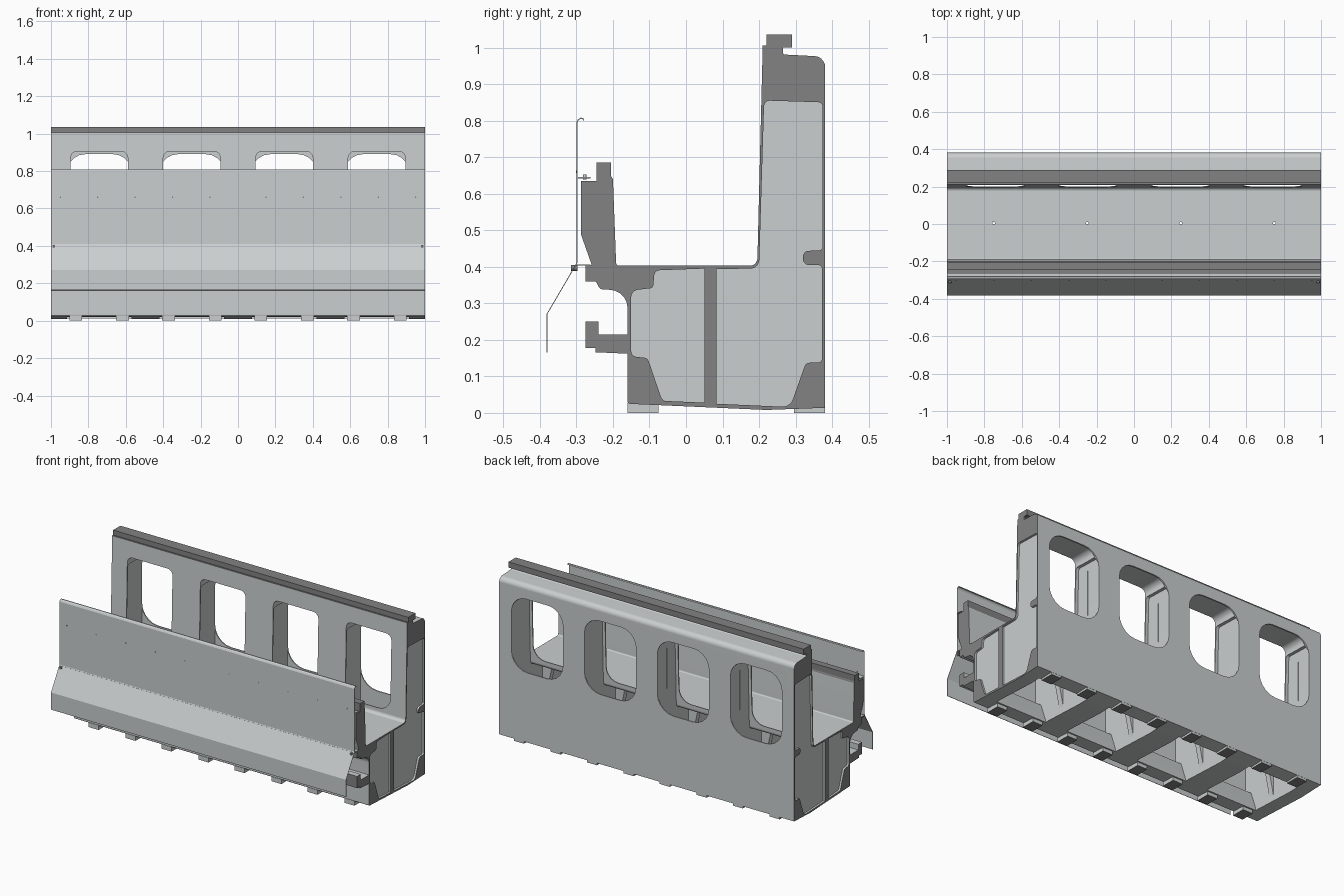
import bpy, bmesh, math
from mathutils import Vector

old = bpy.data.objects.get("Cube")
if old:
    bpy.data.objects.remove(old, do_unlink=True)


def material(name, col):
    m = bpy.data.materials.new(name)
    m.use_nodes = True
    m.diffuse_color = (*col, 1)
    m.node_tree.nodes["Principled BSDF"].inputs["Base Color"].default_value = (*col, 1)
    return m


LIGHT = material("light grey", (0.59, 0.62, 0.62))
DARK = material("dark grey", (0.225, 0.225, 0.225))


def fillet(pts, steps=5):
    """Round each corner of a closed outline; a point is (u, v) or (u, v, radius)."""
    out = []
    for i, p in enumerate(pts):
        c = Vector(p[:2])
        r = p[2] if len(p) > 2 else 0
        if not r:
            out.append(c)
            continue
        a = (Vector(pts[i - 1][:2]) - c).normalized()
        b = (Vector(pts[(i + 1) % len(pts)][:2]) - c).normalized()
        half = a.angle(b) / 2
        centre = c + (a + b).normalized() * (r / math.sin(half))
        s = c + a * (r / math.tan(half)) - centre
        e = c + b * (r / math.tan(half)) - centre
        turn = s.angle_signed(e)
        for k in range(steps + 1):
            t = -turn * k / steps
            out.append(centre + Vector((s.x * math.cos(t) - s.y * math.sin(t),
                                        s.x * math.sin(t) + s.y * math.cos(t))))
    return out


def loft(name, ring_a, ring_b, mats=(LIGHT, DARK)):
    """Solid between two rings holding the same number of 3D points."""
    bm = bmesh.new()
    a = [bm.verts.new(p) for p in ring_a]
    b = [bm.verts.new(p) for p in ring_b]
    n = len(a)
    bm.faces.new(a)
    bm.faces.new(b[::-1])
    for i in range(n):
        bm.faces.new((a[i], b[i], b[(i + 1) % n], a[(i + 1) % n]))
    bmesh.ops.recalc_face_normals(bm, faces=bm.faces)
    me = bpy.data.meshes.new(name)
    bm.to_mesh(me)
    bm.free()
    for m in mats:
        me.materials.append(m)
    ob = bpy.data.objects.new(name, me)
    bpy.context.collection.objects.link(ob)
    return ob


def bar(name, outline, x0, x1, mats=(LIGHT, DARK)):
    """Extrude a y-z outline along x."""
    return loft(name, [(x0, p[0], p[1]) for p in outline], [(x1, p[0], p[1]) for p in outline], mats)


def box(name, x0, x1, y0, y1, z0, z1, mats=(LIGHT, DARK)):
    return bar(name, [(y0, z0), (y1, z0), (y1, z1), (y0, z1)], x0, x1, mats)


def opening(x0, x1, z0, z1, low, high, y0, y1):
    """Rounded rectangular cutter along y."""
    ring = fillet([(x0, z0, low), (x1, z0, low), (x1, z1, high), (x0, z1, high)])
    return loft("window_cutter", [(p.x, y0, p.y) for p in ring], [(p.x, y1, p.y) for p in ring])


def disc(name, centre, axis, r, length, mats=(DARK,)):
    x, y, z = centre
    ang = [2 * math.pi * k / 12 for k in range(12)]
    if axis == "y":
        rings = [[(x + r * math.cos(t), y + d, z + r * math.sin(t)) for t in ang] for d in (-length / 2, length / 2)]
    else:
        rings = [[(x + r * math.cos(t), y + r * math.sin(t), z + d) for t in ang] for d in (-length / 2, length / 2)]
    return loft(name, *rings, mats)


def activate(ob):
    bpy.ops.object.select_all(action="DESELECT")
    ob.select_set(True)
    bpy.context.view_layer.objects.active = ob


def cut(ob, cutter):
    cutter.hide_render = True
    mod = ob.modifiers.new("cut", "BOOLEAN")
    mod.operation = "DIFFERENCE"
    mod.solver = "EXACT"
    mod.object = cutter
    activate(ob)
    bpy.ops.object.modifier_apply(modifier=mod.name)
    bpy.data.objects.remove(cutter, do_unlink=True)


# Main body: one cross-section with tall wall, trough, low wall and front ledge
section = fillet([
    (-.16, .025, .008), (.22, .008), (.381, .014), (.381, .975, .03), (.265, .981, .006), (.265, 1.0),
    (.29, 1.0), (.29, 1.035), (.22, 1.035), (.22, 1.005), (.21, 1.005), (.195, .403, .02),
    (-.191, .403, .008), (-.2, .64), (-.205, .648), (-.205, .685), (-.245, .685), (-.245, .635),
    (-.288, .635), (-.288, .49), (-.258, .405), (-.275, .405), (-.275, .36), (-.247, .36),
    (-.235, .338, .015), (-.16, .335, .05), (-.16, .215), (-.24, .215), (-.24, .25), (-.275, .25),
    (-.275, .178), (-.248, .178), (-.248, .166), (-.16, .162)])
body = bar("main_body", section, -1, 1)

CENTRES = (-.742, -.247, .247, .742)

# Hollow cells open below and reaching up inside the tall wall, windows and drain holes
cell = fillet([
    (-.065, -.03), (-.065, .033), (-.105, .15, .015), (-.15, .155, .015), (-.15, .335, .02),
    (-.09, .342, .01), (-.086, .39, .015), (.2, .395, .025), (.214, .855, .015), (.374, .85, .012),
    (.374, .138, .01), (.328, .137, .015), (.29, .03), (.29, -.03)])
for c in CENTRES:
    cut(body, bar("cell_cutter", cell, c - .172, c + .172))
    cut(body, opening(c - .153, c + .153, .44, .905, .08, .035, .17, .372))
    cut(body, opening(c - .175, c + .175, .44, .89, .11, .1, .29, .41))
    cut(body, disc("drain_cutter", (math.copysign(.25 if abs(c) < .5 else .75, c), .005, .4), "z", .007, .1))

# Shallow panels on both ends, separated by a rib
front_panel = fillet([
    (.05, .028), (.05, .395), (-.086, .39, .015), (-.09, .342, .01), (-.15, .335, .02), (-.15, .155, .015),
    (-.105, .15, .015), (-.065, .033, .015)])
rear_panel = fillet([
    (.083, .025), (.285, .016, .03), (.328, .137, .015), (.372, .138, .01), (.372, .405, .01),
    (.32, .405, .016), (.32, .443, .016), (.374, .445, .01), (.374, .85, .012), (.214, .855, .015),
    (.2, .395, .025), (.083, .394)])
for side in (-1, 1):
    for outline in (front_panel, rear_panel):
        cut(body, bar("panel_cutter", outline, side * .988, side * 1.05))

# Machined faces are dark: ends, top rail, low wall top and mounting lips
for f in body.data.polygons:
    c, n = f.center, f.normal
    end = abs(n.x) > .9 and abs(c.x) > .995
    rail = c.z > .99 and c.y > .215
    wall_top = .63 < c.z < .69 and c.y < -.2
    lip = c.y < -.272 and c.z < .41
    f.material_index = 1 if end or rail or wall_top or lip else 0
activate(body)
bpy.ops.object.shade_smooth_by_angle(angle=math.radians(30))
weighted = body.modifiers.new("flat_shading", "WEIGHTED_NORMAL")
weighted.keep_sharp = True

# Stiffening ribs on the cell walls
for i, c in enumerate(CENTRES):
    for s, side in ((-1, "right"), (1, "left")):
        edge, tip = c + s * .173, c + s * .1
        loft(f"cell_rib_{side}_{i + 1}", [(edge, .05, .05), (tip, .05, .392), (edge, .05, .392)],
             [(edge, .083, .05), (tip, .083, .392), (edge, .083, .392)])

# Feet along both lower edges, dark underneath
for i, c in enumerate(CENTRES):
    for s in (-1, 1):
        x = c + s * .125
        for label, y0, y1 in (("front", -.16, -.075), ("rear", .295, .38)):
            foot = box(f"{label}_foot_{i * 2 + (s + 3) // 2}", x - .034, x + .034, y0, y1, 0, .028)
            for f in foot.data.polygons:
                f.material_index = 1 if f.normal.z < -.9 else 0

# Thin bent cover sheet in front, with a curled top edge
path = [(-.382, .165), (-.382, .27), (-.300, .41), (-.300, .795), (-.296, .803), (-.288, .808), (-.281, .807),
        (-.279, .80)]
inner = [(y + .0025, z) for y, z in path[:4]] + [(-.294, .801), (-.288, .805), (-.283, .804), (-.281, .80)]
bar("front_cover", path + inner[::-1], -1, 1, (LIGHT,))

# Flanges and screws that hold the cover
box("upper_flange", -1, 1, -.298, -.262, .642, .645, (LIGHT,))
box("lower_flange", -1, 1, -.303, -.262, .403, .406, (LIGHT,))
for i, x in enumerate((.15, .35, .55, .75, .95)):
    for s in (-1, 1):
        side = "left" if s > 0 else "right"
        disc(f"cover_screw_{side}_{i + 1}", (s * x, -.299, .66), "y", .004, .004)
        disc(f"flange_screw_{side}_{i + 1}", (s * x, -.277, .646), "z", .005, .014, (LIGHT,))
for s in (-1, 1):
    disc("corner_screw_" + ("left" if s > 0 else "right"), (s * .985, -.306, .397), "y", .008, .018)
